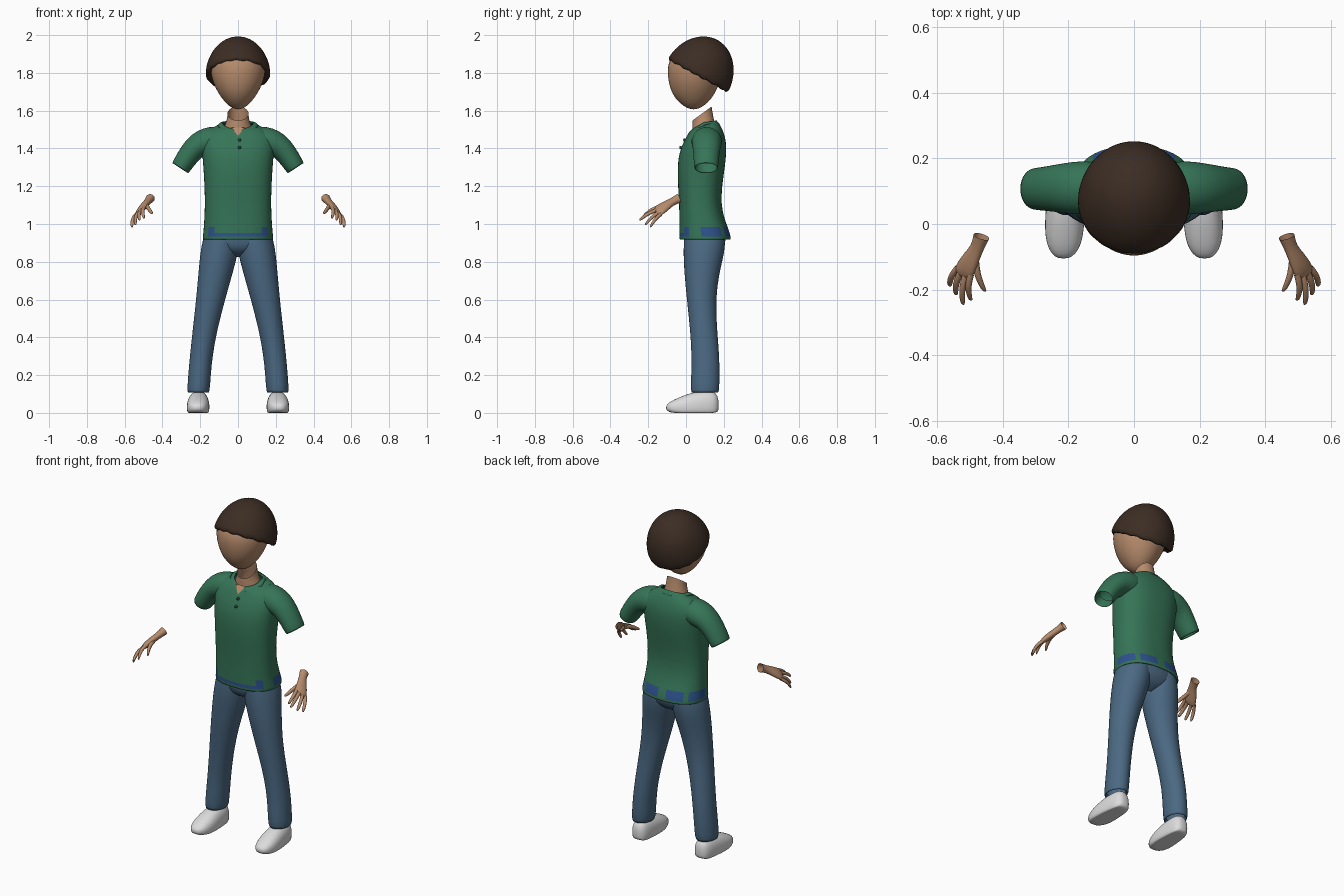
import bpy, bmesh, math
from mathutils import Vector

cube = bpy.data.objects.get("Cube")
if cube:
    bpy.data.objects.remove(cube, do_unlink=True)


def material(name, rgb):
    m = bpy.data.materials.new(name)
    m.use_nodes = True
    colour = (*rgb, 1)
    m.diffuse_color = colour
    bsdf = m.node_tree.nodes["Principled BSDF"]
    bsdf.inputs["Base Color"].default_value = colour
    bsdf.inputs["Roughness"].default_value = 0.8
    return m


SKIN = material("skin", (0.47, 0.26, 0.15))
HAIR = material("dark brown hair", (0.045, 0.026, 0.017))
GREEN = material("green cloth", (0.036, 0.175, 0.095))
DARK = material("dark green button", (0.015, 0.07, 0.04))
BLUE = material("blue waistband", (0.027, 0.085, 0.27))
JEANS = material("denim", (0.07, 0.14, 0.225))
WHITE = material("white shoe", (0.72, 0.72, 0.72))


def finish(name, bm, mats, levels=0):
    bmesh.ops.remove_doubles(bm, verts=bm.verts, dist=1e-5)
    bmesh.ops.recalc_face_normals(bm, faces=bm.faces)
    for f in bm.faces:
        f.smooth = True
    me = bpy.data.meshes.new(name)
    bm.to_mesh(me)
    bm.free()
    for m in mats:
        me.materials.append(m)
    ob = bpy.data.objects.new(name, me)
    bpy.context.collection.objects.link(ob)
    if levels:
        mod = ob.modifiers.new("smooth", 'SUBSURF')
        mod.levels = mod.render_levels = levels
    return ob


def loft(name, sections, mats, n=24, power=2.0, side=1, levels=1, floor=None, rule=None, warp=None):
    """Skin rings; each section is (centre, first half axis, second half axis)."""
    bm = bmesh.new()
    rings = []
    for k, (c, u, v) in enumerate(sections):
        ring = []
        for i in range(n):
            t = 2 * math.pi * i / n
            a, b = (math.copysign(abs(w) ** (2 / power), w) for w in (math.cos(t), math.sin(t)))
            p = Vector(c) + Vector(u) * a + Vector(v) * b
            if warp:
                p += warp(k, t)
            if floor is not None:
                p.z = max(p.z, floor)
            p.x *= side
            ring.append(bm.verts.new(p))
        rings.append(ring)
    for r, s in zip(rings, rings[1:]):
        for i in range(n):
            j = (i + 1) % n
            f = bm.faces.new((r[i], r[j], s[j], s[i]))
            if rule:
                f.material_index = rule(f.calc_center_median())
    return finish(name, bm, mats, levels)


def pair(name, sections, mats, **kw):
    for label, s in (("left", 1), ("right", -1)):
        loft(f"{label}_{name}", sections, mats, side=s, **kw)


def level(z, x, front, back, rx, tilt=0):
    """Horizontal ring between a front and a back y."""
    return (x, (front + back) / 2, z), (rx, 0, 0), (0, (back - front) / 2, tilt)


# Head: egg with a narrow chin
loft("head", [level(*s) for s in (
    (1.606, 0, .04, .04, 0), (1.613, 0, .005, .075, .032), (1.64, 0, -.035, .115, .066),
    (1.69, 0, -.076, .155, .104), (1.75, 0, -.093, .18, .134), (1.81, 0, -.099, .195, .147),
    (1.87, 0, -.092, .195, .145), (1.93, 0, -.04, .17, .11), (1.965, 0, .03, .1, .04),
    (1.97, 0, .06, .06, 0))], [SKIN], n=32)

# Hair: tilted dome with a scalloped rim
up, back = Vector((0, .485, .875)), Vector((0, .875, -.485))
base = Vector((0, .06, 1.78))
dome = [(base + up * .025, (.11, 0, 0), back * .12)]
for k in range(11):
    a = k / 10 * math.pi / 2
    dome.append((base + up * .222 * math.sin(a), Vector((.173 * math.cos(a), 0, 0)), back * .183 * math.cos(a)))


def scallop(k, t):
    return up * (-.012 * abs(math.sin(8 * t + .6 * math.sin(3 * t)))) if k == 1 else Vector()


loft("hair", dome, [HAIR], n=80, warp=scallop)

# Neck: open tube, higher at the back
loft("neck", [level(*s) for s in (
    (1.45, 0, .03, .16, .085), (1.50, 0, .033, .158, .08, .01),
    (1.545, 0, .032, .145, .059, .02), (1.585, 0, .034, .136, .056, .037))], [SKIN])


# Shirt body with waistband patches showing near the hem
def waist_patch(c):
    x, y = abs(c.x), c.y
    if not .93 < c.z < .985:
        return 0
    if y > .08:
        return int(x > .025 and not (.125 < x < .15))
    if y < .02:
        return int(x > .12 or c.z < .95)
    return 0


loft("shirt_body", [level(*s) for s in (
    (.935, 0, -.02, .222, .172), (.917, 0, -.025, .228, .178), (.916, 0, -.035, .239, .187),
    (.935, 0, -.035, .236, .186), (.95, 0, -.035, .232, .184), (.983, 0, -.035, .221, .181),
    (1.03, 0, -.035, .203, .178), (1.1, 0, -.036, .186, .175), (1.2, 0, -.042, .19, .177),
    (1.3, 0, -.046, .206, .183), (1.38, 0, -.036, .214, .19), (1.44, 0, -.01, .212, .195),
    (1.485, 0, .015, .2, .175), (1.515, 0, .03, .18, .125, .012), (1.528, 0, .04, .16, .086, .022))],
    [GREEN, BLUE], n=64, power=2.4, rule=waist_patch)


# Sleeves, turned in at the cuff
def sleeve_ring(x, y, z, droop, rn, ry):
    a = math.radians(droop)
    return (x, y, z), (math.sin(a) * rn, 0, math.cos(a) * rn), (0, ry, 0)


pair("sleeve", [sleeve_ring(*s) for s in (
    (.11, .11, 1.44, 0, .07, .075), (.14, .11, 1.44, 5, .079, .083), (.19, .11, 1.43, 25, .072, .08),
    (.235, .109, 1.40, 45, .062, .073), (.275, .107, 1.345, 55, .056, .067),
    (.306, .107, 1.295, 57, .052, .064), (.308, .107, 1.292, 57, .046, .058),
    (.275, .107, 1.345, 55, .046, .057))], [GREEN])

# Collar: folded strip, open at the front
bm = bmesh.new()
rows = []
for i in range(33):
    t = math.radians(16 + i * 328 / 32)
    f = max(0, math.cos(t))
    top = 1.546 - .036 * f
    row = []
    for grow, drop in ((1, .012), (1.06, 0), (1.3 + .25 * f, .016 + .018 * f)):
        row.append(bm.verts.new((math.sin(t) * .08 * grow, .1 - math.cos(t) * .06 * grow, top - drop)))
    rows.append(row)
for r, s in zip(rows, rows[1:]):
    for j in range(2):
        bm.faces.new((r[j], r[j + 1], s[j + 1], s[j]))
collar = finish("collar", bm, [GREEN], 1)
collar.modifiers.new("thickness", 'SOLIDIFY').thickness = .006

# Open neckline plate
bm = bmesh.new()
bm.faces.new([bm.verts.new(p) for p in ((-.034, .026, 1.51), (0, -.003, 1.466), (.034, .026, 1.51))])
finish("neckline", bm, [SKIN])

# Buttons
for i, (y, z) in enumerate(((-.012, 1.445), (-.031, 1.405))):
    loft(f"button_{i + 1}", [((.008, y + d, z), (r, 0, 0), (0, 0, r))
         for d, r in ((.006, .008), (-.002, .008), (-.003, 0))], [DARK], n=12, levels=0)

# Trousers
loft("trouser_hips", [level(*s) for s in (
    (.825, 0, .07, .13, .025), (.845, 0, .02, .175, .08), (.875, 0, -.005, .2, .165),
    (.92, 0, -.012, .215, .186), (.98, 0, -.01, .2, .165))], [JEANS], n=32, power=2.3)
pair("trouser_leg", [level(*s) for s in (
    (.13, .21, .04, .16, .046), (.105, .21, .035, .165, .051), (.104, .21, .025, .176, .06),
    (.2, .204, .027, .178, .06), (.3, .195, .03, .177, .06), (.44, .175, .022, .165, .065),
    (.6, .145, .004, .156, .077), (.75, .117, -.01, .178, .092), (.84, .101, -.014, .203, .1),
    (.92, .09, -.012, .21, .098), (.97, .085, -.005, .2, .08))], [JEANS], n=28)

# Shoes, flat underneath
pair("shoe", [((x, y, z), (rx, 0, 0), (0, 0, rz)) for y, x, z, rx, rz in (
    (-.106, .215, .028, 0, 0), (-.102, .215, .028, .025, .016), (-.08, .214, .028, .046, .034),
    (-.04, .213, .028, .058, .053), (.01, .211, .03, .061, .071), (.06, .21, .036, .058, .078),
    (.12, .208, .04, .053, .077), (.16, .207, .04, .042, .07), (.172, .207, .04, .02, .03),
    (.173, .207, .04, 0, 0))], [WHITE], power=2.3, floor=0)

# Hands: palm, four fingers and a thumb
across = Vector((.05, .03, -.045)).normalized()
along = Vector((.05, -.11, -.06)).normalized()
thick = along.cross(across).normalized()
if thick.z < 0:
    thick.negate()
pair("palm", [((x, y, z), across * w, thick * h) for x, y, z, w, h in (
    (.465, -.038, 1.135, .026, .024), (.476, -.07, 1.12, .021, .018), (.495, -.1, 1.10, .03, .019),
    (.513, -.135, 1.077, .038, .018), (.522, -.155, 1.064, .036, .012), (.526, -.163, 1.059, 0, 0))],
    [SKIN], n=20)


def digit(name, start, tip, r):
    start, tip = Vector(start), Vector(tip)
    rings = []
    for f, scale in ((0, 1), (.3, 1), (.6, .95), (.85, .85), (.97, .6), (1, 0)):
        c = start.lerp(tip, f) + thick * .012 * math.sin(f * math.pi)
        rings.append((c, across * r * scale, thick * r * scale))
    pair(name, rings, [SKIN], n=10)


knuckles = Vector((.517, -.142, 1.07))
for name, offset, tip in (("index_finger", -.029, (.497, -.234, 1.03)),
                          ("middle_finger", -.01, (.521, -.247, 1.02)),
                          ("ring_finger", .01, (.543, -.217, .995)),
                          ("little_finger", .028, (.562, -.19, .983))):
    digit(name, knuckles + across * offset, tip, .0105)
digit("thumb", (.484, -.1, 1.10), (.454, -.207, 1.055), .0125)
